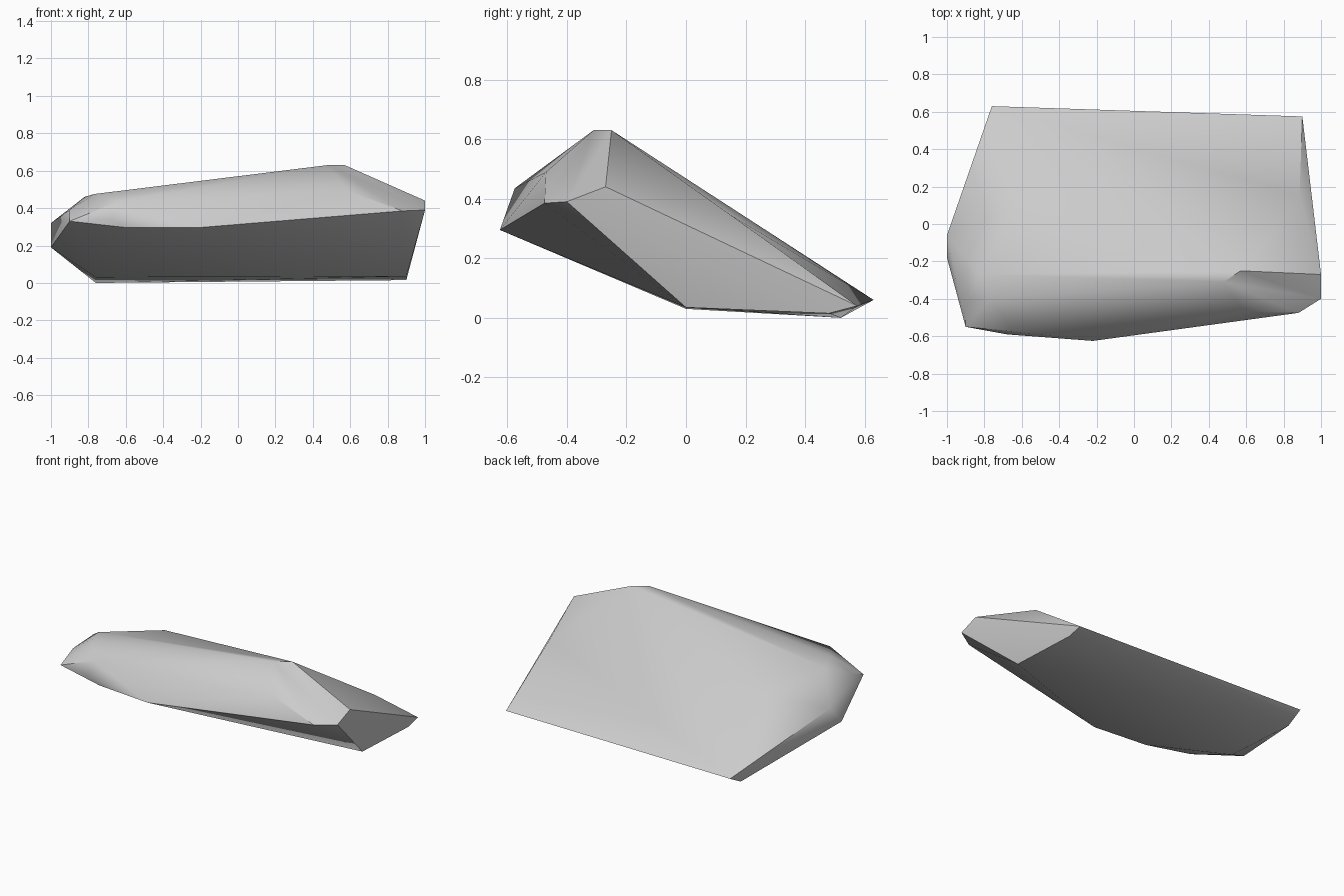
import bpy
import bmesh
import math

cube = bpy.data.objects.get("Cube")
if cube:
    bpy.data.objects.remove(cube, do_unlink=True)

# Single stone colour
stone = bpy.data.materials.new("stone_grey")
stone.use_nodes = True
colour = (0.6, 0.6, 0.6, 1)
stone.diffuse_color = colour
stone.node_tree.nodes["Principled BSDF"].inputs["Base Color"].default_value = colour

# Corner points of the slab, grouped by area
crest = [(0.57, -0.25, 0.63), (0.48, -0.31, 0.63), (-0.77, -0.40, 0.475),
         (-0.82, -0.27, 0.46), (-0.64, -0.575, 0.435), (0.59, -0.47, 0.49)]
front_lip = [(-0.90, -0.55, 0.33), (-0.68, -0.59, 0.34), (-0.59, -0.59, 0.295),
             (-0.22, -0.625, 0.295), (0.88, -0.475, 0.385)]
left_end = [(1.0, -0.40, 0.39), (1.0, -0.27, 0.44), (0.885, 0.15, 0.345)]
right_end = [(-1.0, -0.18, 0.19), (-1.0, -0.06, 0.32), (-0.90, -0.42, 0.39)]
slope = [(-0.60, 0.10, 0.39)]
back_edge = [(-0.76, 0.63, 0.06), (0.90, 0.575, 0.04)]
base = [(-0.76, 0.52, 0.0), (0.90, 0.48, 0.015), (0.90, 0.0, 0.035), (-0.76, 0.0, 0.03)]

# Wrap the points in a convex skin
bm = bmesh.new()
for p in crest + front_lip + left_end + right_end + slope + back_edge + base:
    bm.verts.new(p)
hull = bmesh.ops.convex_hull(bm, input=bm.verts)
loose = [v for v in bm.verts if not v.link_faces]
bmesh.ops.delete(bm, geom=loose, context="VERTS")
bmesh.ops.recalc_face_normals(bm, faces=bm.faces)

mesh = bpy.data.meshes.new("rock_slab")
bm.to_mesh(mesh)
bm.free()
mesh.materials.append(stone)
rock = bpy.data.objects.new("rock_slab", mesh)
bpy.context.collection.objects.link(rock)

# Soft shading with the hard ridges kept
bpy.ops.object.select_all(action="DESELECT")
rock.select_set(True)
bpy.context.view_layer.objects.active = rock
bpy.ops.object.shade_smooth_by_angle(angle=math.radians(35))
